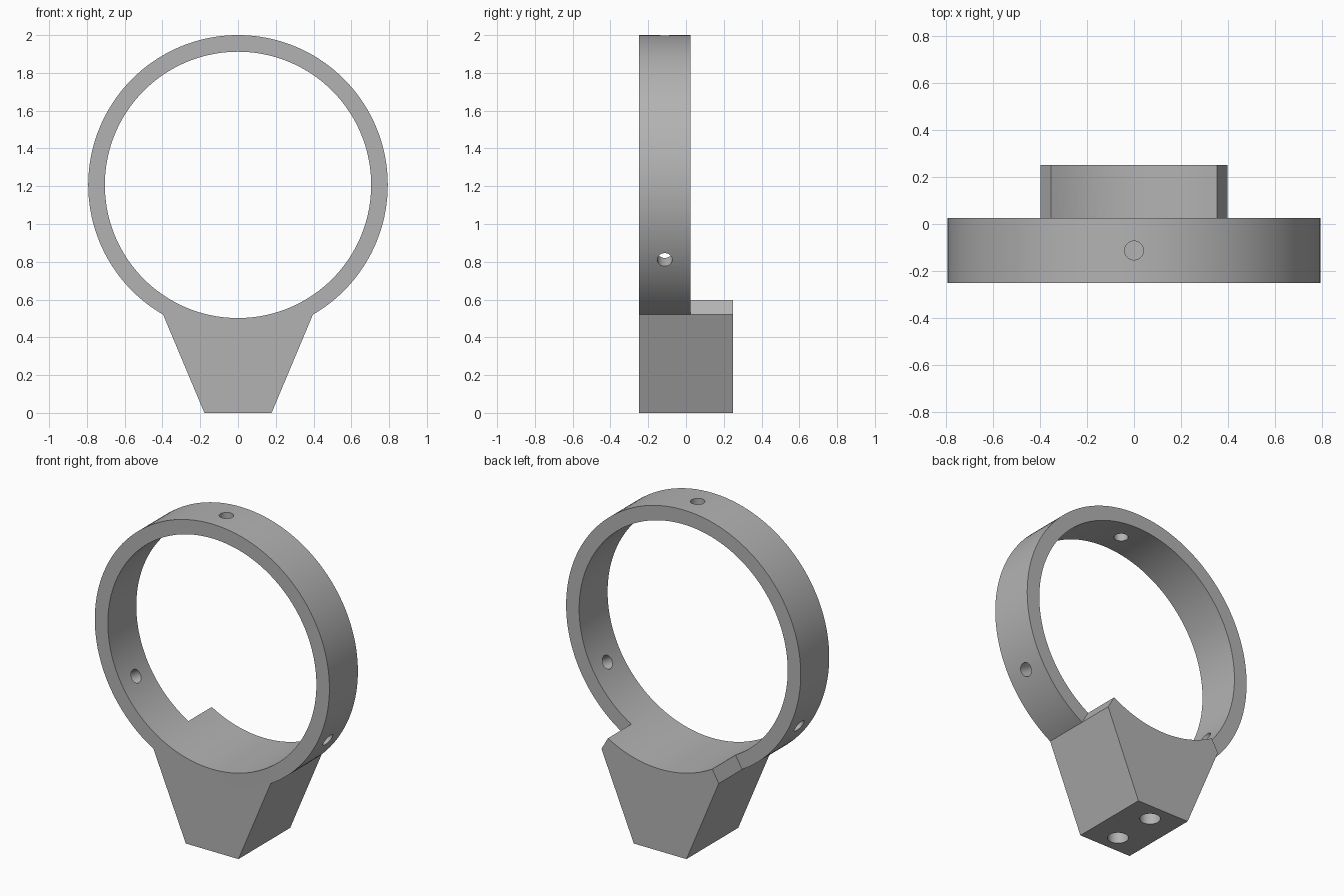
import bpy, bmesh, math
from mathutils import Matrix, Vector

# Main dimensions
CENTRE_Z, R_OUT, R_IN = 1.207, 0.793, 0.705
FRONT, RING_BACK, BASE_BACK = -0.25, 0.025, 0.25
SEGMENTS = 144
HOLE_Y = (FRONT + RING_BACK) / 2

if "Cube" in bpy.data.objects:
    bpy.data.objects.remove(bpy.data.objects["Cube"])

grey = bpy.data.materials.new("plain grey")
grey.use_nodes = True
colour = (0.45, 0.45, 0.45, 1)
grey.diffuse_color = colour
grey.node_tree.nodes["Principled BSDF"].inputs["Base Color"].default_value = colour


def new_object(name, bm):
    bmesh.ops.recalc_face_normals(bm, faces=bm.faces)
    mesh = bpy.data.meshes.new(name)
    bm.to_mesh(mesh)
    bm.free()
    mesh.materials.append(grey)
    obj = bpy.data.objects.new(name, mesh)
    bpy.context.collection.objects.link(obj)
    return obj


def on_circle(radius, angle):
    return radius * math.sin(angle), CENTRE_Z - radius * math.cos(angle)


def ring(name):
    # Square section spun around the ring axis
    bm = bmesh.new()
    section = [(R_IN, FRONT), (R_OUT, FRONT), (R_OUT, RING_BACK), (R_IN, RING_BACK)]
    verts = [bm.verts.new((0, y, CENTRE_Z - r)) for r, y in section]
    edges = [bm.edges.new((verts[i - 1], verts[i])) for i in range(4)]
    bmesh.ops.spin(bm, geom=verts + edges, cent=(0, 0, CENTRE_Z), axis=(0, 1, 0),
                   angle=math.tau, steps=SEGMENTS, use_merge=True)
    bmesh.ops.remove_doubles(bm, verts=bm.verts, dist=1e-5)
    return new_object(name, bm)


def base(name):
    # Tapered foot whose top follows the inside of the ring
    half = math.radians(30)
    steps = SEGMENTS // 6
    outline = [(-0.178, 0), (0.178, 0), on_circle(R_OUT, half)]
    outline += [on_circle(R_IN, half - 2 * half * i / steps) for i in range(steps + 1)]
    outline.append(on_circle(R_OUT, -half))
    bm = bmesh.new()
    face = bm.faces.new([bm.verts.new((x, FRONT, z)) for x, z in outline])
    result = bmesh.ops.extrude_face_region(bm, geom=[face])
    moved = [v for v in result["geom"] if isinstance(v, bmesh.types.BMVert)]
    bmesh.ops.translate(bm, verts=moved, vec=(0, BASE_BACK - FRONT, 0))
    return new_object(name, bm)


def drill(bm, radius, length, centre, direction):
    turn = Vector((0, 0, 1)).rotation_difference(direction).to_matrix().to_4x4()
    bmesh.ops.create_cone(bm, cap_ends=True, segments=32, radius1=radius, radius2=radius,
                          depth=length, matrix=Matrix.Translation(centre) @ turn)


def combine(obj, other, operation):
    mod = obj.modifiers.new(operation.title(), "BOOLEAN")
    mod.operation, mod.object, mod.solver = operation, other, "EXACT"
    bpy.context.view_layer.objects.active = obj
    bpy.ops.object.modifier_apply(modifier=mod.name)
    bpy.data.objects.remove(other)


holder = ring("ring_holder")
combine(holder, base("base"), "UNION")

# Three radial screw holes and two blind holes in the foot
cutters = bmesh.new()
for degrees in (60, 180, 300):
    x, z = on_circle((R_IN + R_OUT) / 2, math.radians(degrees))
    drill(cutters, 0.04, 0.24, Vector((x, HOLE_Y, z)), Vector((x, 0, z - CENTRE_Z)).normalized())
for y in (-0.138, 0.138):
    drill(cutters, 0.058, 0.6, Vector((0, y, 0)), Vector((0, 0, 1)))
combine(holder, new_object("hole_cutters", cutters), "DIFFERENCE")

# Smooth curves, crisp edges
bpy.ops.object.select_all(action="DESELECT")
holder.select_set(True)
bpy.context.view_layer.objects.active = holder
bpy.ops.object.shade_smooth_by_angle(angle=math.radians(25))
